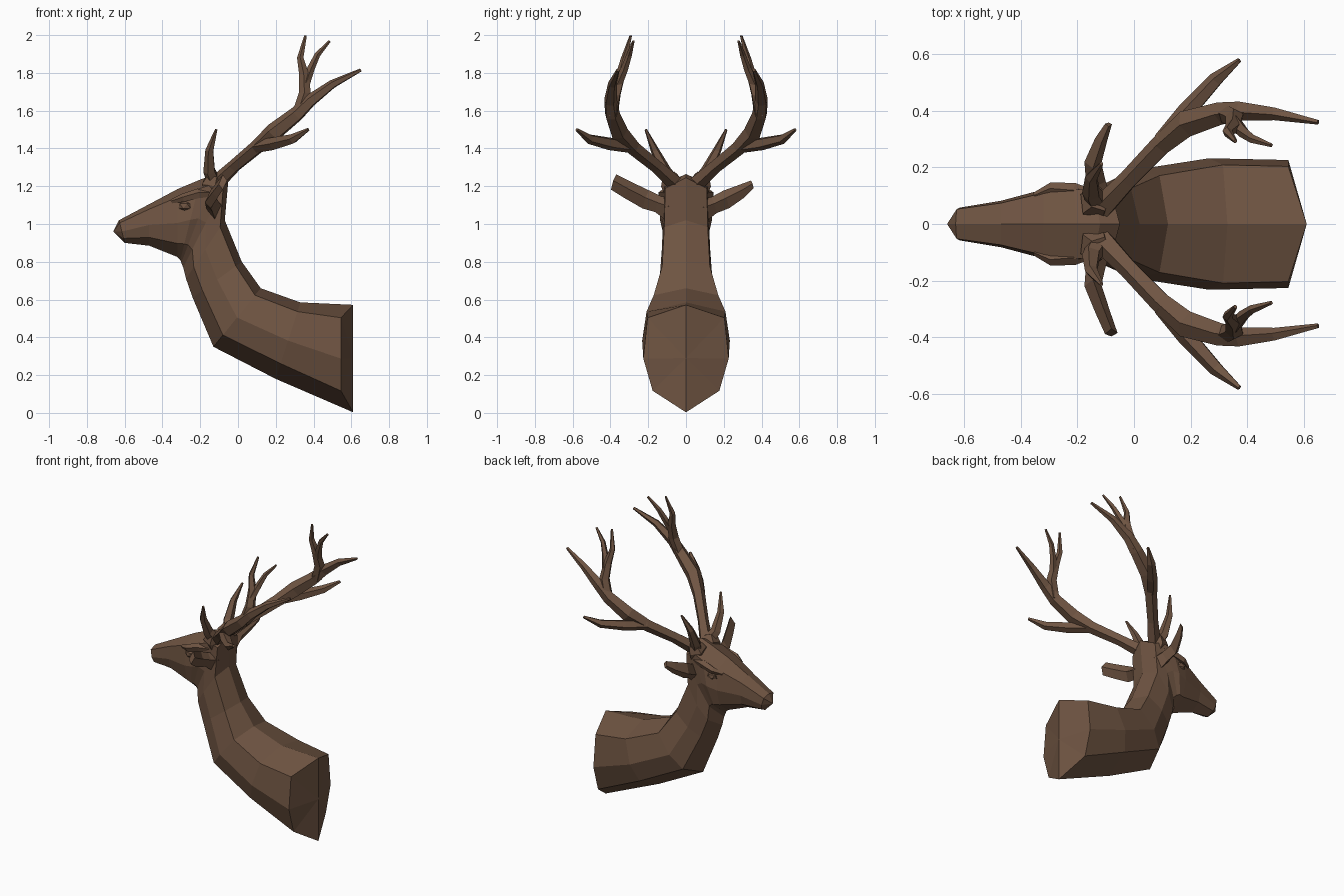
import bpy, bmesh, math
from mathutils import Vector

brown = bpy.data.materials.new("brown")
brown.diffuse_color = (0.16, 0.09, 0.055, 1)


def loft(name, rings, start=None, end=None):
    """Skin a list of point rings; ends close with an apex point or a flat cap."""
    bm = bmesh.new()
    loops = [[bm.verts.new(p) for p in r] for r in rings]
    n = len(loops[0])
    for a, b in zip(loops, loops[1:]):
        for i in range(n):
            j = (i + 1) % n
            bm.faces.new((a[i], a[j], b[j], b[i]))
    for loop, tip in ((loops[0], start), (loops[-1], end)):
        if tip:
            v = bm.verts.new(tip)
            for i in range(n):
                bm.faces.new((loop[i], loop[(i + 1) % n], v))
        else:
            bm.faces.new(loop)
    bmesh.ops.recalc_face_normals(bm, faces=bm.faces)
    me = bpy.data.meshes.new(name)
    bm.to_mesh(me)
    bm.free()
    me.materials.append(brown)
    ob = bpy.data.objects.new(name, me)
    bpy.context.collection.objects.link(ob)
    return ob


def tube(name, pts, s, sides=5):
    """Tapered faceted branch; pts are (x, y, z, radius), s mirrors y."""
    c = [Vector((p[0], p[1] * s, p[2])) for p in pts]
    normal = Vector((-0.5, 0, 1))
    rings = []
    for i, p in enumerate(pts):
        t = (c[min(i + 1, len(c) - 1)] - c[max(i - 1, 0)]).normalized()
        normal = (normal - t * normal.dot(t)).normalized()
        side = t.cross(normal) * s
        rings.append([c[i] + p[3] * (normal * math.cos(k * math.tau / sides)
                                     + side * math.sin(k * math.tau / sides))
                      for k in range(sides)])
    return loft(name, rings)


# Head and neck: top point, bottom point, half width, sweep of the sides
def section(tx, tz, bx, bz, w, dx=0.0):
    half = [(0, 0), (0.12, 0.9), (0.5, 1), (0.8, 0.78), (1, 0)]
    full = half + [(t, -k) for t, k in half[3:0:-1]]
    return [(tx + (bx - tx) * t - dx * (k != 0), k * w, tz + (bz - tz) * t)
            for t, k in full]


body = [
    section(-0.63, 1.02, -0.60, 0.90, 0.058),
    section(-0.47, 1.105, -0.47, 0.885, 0.082),
    section(-0.32, 1.185, -0.32, 0.825, 0.122),
    section(-0.20, 1.235, -0.305, 0.81, 0.138),
    section(-0.12, 1.265, -0.30, 0.795, 0.13),
    section(-0.05, 1.245, -0.29, 0.77, 0.122),
    section(-0.07, 1.02, -0.275, 0.71, 0.128),
    section(0.02, 0.80, -0.24, 0.61, 0.14),
    section(0.12, 0.66, -0.13, 0.35, 0.19),
    section(0.33, 0.585, 0.20, 0.18, 0.232),
    section(0.61, 0.572, 0.61, 0.003, 0.226, 0.065),
]
loft("head_and_neck", body, (-0.66, 0, 0.96), (0.61, 0, 0.29))

# Antler branches: x, y, z, radius
branches = {
    "antler_beam": [(-0.12, 0.05, 1.21, 0.045), (-0.02, 0.155, 1.305, 0.036),
                    (0.10, 0.28, 1.405, 0.04), (0.19, 0.355, 1.485, 0.05),
                    (0.31, 0.392, 1.58, 0.042), (0.38, 0.40, 1.65, 0.036),
                    (0.50, 0.39, 1.74, 0.024), (0.65, 0.36, 1.815, 0.009)],
    "antler_back_tine": [(0.10, 0.29, 1.41, 0.035), (0.19, 0.40, 1.425, 0.035),
                         (0.29, 0.51, 1.45, 0.027), (0.372, 0.578, 1.50, 0.009)],
    "antler_upper_tine": [(0.32, 0.392, 1.58, 0.035), (0.355, 0.375, 1.69, 0.034),
                          (0.35, 0.345, 1.79, 0.027), (0.33, 0.325, 1.88, 0.018),
                          (0.358, 0.292, 1.997, 0.007)],
    "antler_fork_tine": [(0.355, 0.36, 1.74, 0.026), (0.385, 0.325, 1.82, 0.021),
                         (0.42, 0.30, 1.895, 0.016), (0.485, 0.278, 1.968, 0.007)],
    "antler_brow_tine": [(-0.12, 0.06, 1.21, 0.042), (-0.15, 0.11, 1.28, 0.034),
                         (-0.15, 0.165, 1.39, 0.023), (-0.115, 0.213, 1.50, 0.007)],
    "antler_base": [(-0.13, 0.05, 1.16, 0.06), (-0.135, 0.075, 1.22, 0.062),
                    (-0.12, 0.085, 1.26, 0.042)],
    "brow_ridge": [(-0.35, 0.10, 1.12, 0.012), (-0.29, 0.124, 1.137, 0.024),
                   (-0.21, 0.118, 1.16, 0.028), (-0.14, 0.10, 1.16, 0.02)],
}

# Ears differ slightly: x, y, z, half height, half depth
ears = {
    1: [(-0.12, 0.09, 1.075, 0.06, 0.04), (-0.135, 0.15, 1.10, 0.042, 0.035),
        (-0.145, 0.215, 1.13, 0.046, 0.03), (-0.115, 0.30, 1.175, 0.034, 0.022),
        (-0.09, 0.352, 1.21, 0.02, 0.012)],
    -1: [(-0.12, 0.09, 1.08, 0.06, 0.04), (-0.135, 0.15, 1.105, 0.042, 0.035),
         (-0.145, 0.215, 1.13, 0.048, 0.03), (-0.11, 0.31, 1.18, 0.044, 0.026),
         (-0.08, 0.385, 1.222, 0.04, 0.022)],
}

for s, label in ((1, "left"), (-1, "right")):
    for name, pts in branches.items():
        tube(f"{name}_{label}", pts, s)
    rings = [[(x, (y - 0.4 * h) * s, z + h), (x + d, y * s, z + h * 0.2),
              (x, (y + 0.3 * h) * s, z - h), (x - d, (y + 0.1 * h) * s, z - h * 0.3)]
             for x, y, z, h, d in ears[s]]
    loft(f"ear_{label}", rings)

    # Eye: small faceted bead set into the socket
    bm = bmesh.new()
    bmesh.ops.create_icosphere(bm, subdivisions=1, radius=1)
    for v in bm.verts:
        v.co = Vector((-0.28 + v.co.x * 0.04, s * (0.116 + v.co.y * 0.024),
                       1.095 + v.co.z * 0.028))
    bmesh.ops.recalc_face_normals(bm, faces=bm.faces)
    me = bpy.data.meshes.new("eye")
    bm.to_mesh(me)
    bm.free()
    me.materials.append(brown)
    bpy.context.collection.objects.link(bpy.data.objects.new(f"eye_{label}", me))
